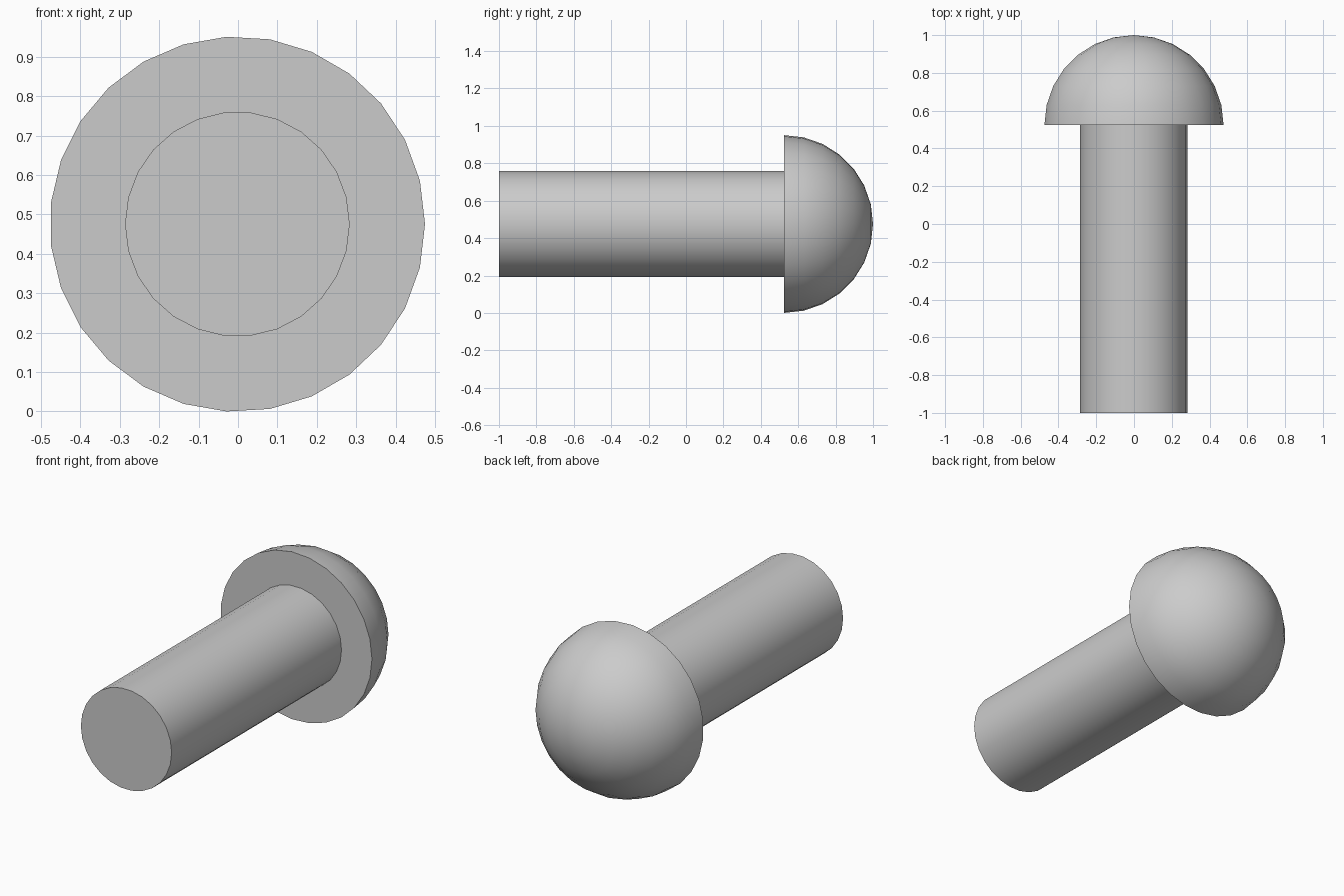
import bpy
import bmesh
from math import sin, cos, pi

cube = bpy.data.objects.get("Cube")
if cube:
    bpy.data.objects.remove(cube, do_unlink=True)

HEAD_R, SHANK_R = 0.476, 0.285
HEAD_Y = 0.524                      # underside of the head
AXIS_X, AXIS_Z = -0.0016, 0.4752    # rivet axis runs along y

steel = bpy.data.materials.new("plain grey")
steel.use_nodes = True
grey = (0.6, 0.6, 0.6, 1)
steel.diffuse_color = grey
steel.node_tree.nodes["Principled BSDF"].inputs["Base Color"].default_value = grey


def lathe(name, profile, sides):
    """Revolve (radius, y) points about the y axis; radius 0 makes a pole."""
    bm = bmesh.new()
    rings = []
    for r, y in profile:
        count = sides if r else 1
        rings.append([bm.verts.new((r * cos(2 * pi * i / sides), y,
                                    r * sin(2 * pi * i / sides)))
                      for i in range(count)])
    for a, b in zip(rings, rings[1:]):
        for i in range(sides):
            j = (i + 1) % sides
            if len(b) == 1:
                bm.faces.new((a[i], a[j], b[0]))
            else:
                bm.faces.new((a[i], a[j], b[j], b[i]))
    for ring in (rings[0], rings[-1]):
        if len(ring) > 1:
            bm.faces.new(ring)
    bmesh.ops.recalc_face_normals(bm, faces=bm.faces)
    mesh = bpy.data.meshes.new(name)
    bm.to_mesh(mesh)
    bm.free()
    mesh.materials.append(steel)
    obj = bpy.data.objects.new(name, mesh)
    obj.location = (AXIS_X, 0, AXIS_Z)
    bpy.context.collection.objects.link(obj)
    bpy.ops.object.select_all(action='DESELECT')
    obj.select_set(True)
    bpy.context.view_layer.objects.active = obj
    bpy.ops.object.shade_smooth_by_angle(angle=pi / 6)
    return obj


# Domed head: a hemisphere closed by a flat underside
STEPS = 7
dome = [(HEAD_R * cos(pi / 2 * k / STEPS), HEAD_Y + HEAD_R * sin(pi / 2 * k / STEPS))
        for k in range(STEPS)]
lathe("domed_head", dome + [(0, HEAD_Y + HEAD_R)], 27)

# Straight cylindrical shank
lathe("shank", [(SHANK_R, -1), (SHANK_R, HEAD_Y)], 26)
